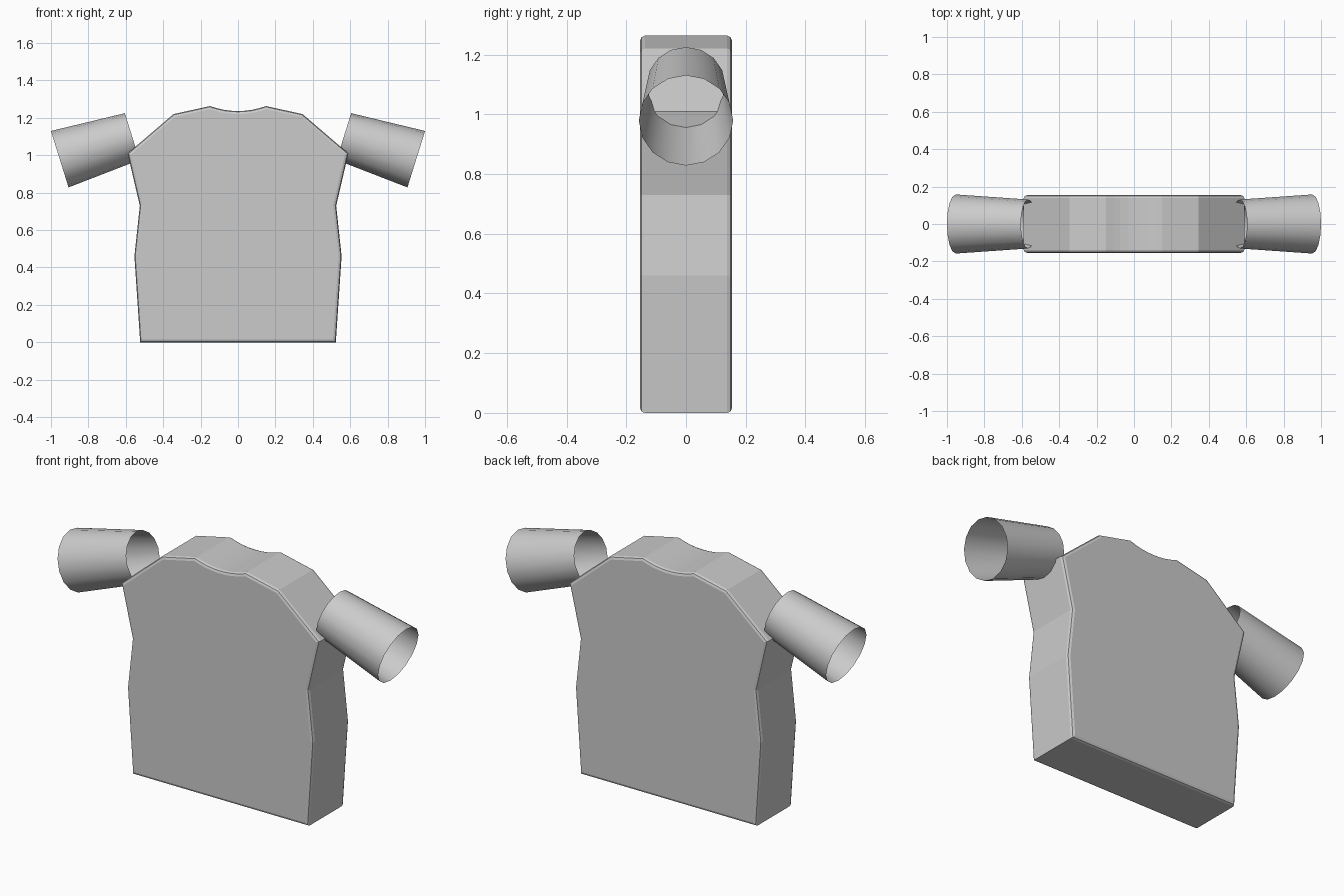
import bpy, bmesh, math
from mathutils import Matrix, Vector

if "Cube" in bpy.data.objects:
    bpy.data.objects.remove(bpy.data.objects["Cube"])


def make_object(name, bm):
    mesh = bpy.data.meshes.new(name)
    bm.to_mesh(mesh)
    bm.free()
    obj = bpy.data.objects.new(name, mesh)
    bpy.context.collection.objects.link(obj)
    return obj


def smooth(obj, degrees):
    bpy.ops.object.select_all(action='DESELECT')
    obj.select_set(True)
    bpy.context.view_layer.objects.active = obj
    bpy.ops.object.shade_smooth_by_angle(angle=math.radians(degrees))


# Shirt body: mirrored outline extruded front to back, rims rounded
DEPTH = 0.154
half = [(0.523, 0), (0.554, 0.46), (0.525, 0.73), (0.59, 1.01), (0.345, 1.22),
        (0.15, 1.263), (0.11, 1.251), (0.075, 1.243), (0.035, 1.238)]
outline = half + [(0, 1.237)] + [(-x, z) for x, z in reversed(half)]
bm = bmesh.new()
front = bm.faces.new([bm.verts.new((x, -DEPTH, z)) for x, z in outline])
ext = bmesh.ops.extrude_face_region(bm, geom=[front], use_keep_orig=True)
new_verts = [g for g in ext['geom'] if isinstance(g, bmesh.types.BMVert)]
bmesh.ops.translate(bm, vec=(0, 2 * DEPTH, 0), verts=new_verts)
bmesh.ops.recalc_face_normals(bm, faces=bm.faces)
rims = [e for e in bm.edges if abs(e.verts[0].co.y - e.verts[1].co.y) < 1e-5]
bmesh.ops.bevel(bm, geom=rims, offset=0.016, segments=2, profile=0.5, affect='EDGES')
body = make_object("shirt_body", bm)

# Sleeves: open tapered tubes, wider at the cuff
inner, outer = Vector((0.566, 0, 1.10)), Vector((0.953, 0, 0.979))
axis = outer - inner
bm = bmesh.new()
bmesh.ops.create_cone(
    bm, cap_ends=False, segments=16, radius1=0.131, radius2=0.158, depth=axis.length,
    matrix=Matrix.Translation((inner + outer) / 2)
    @ Matrix.Rotation(math.atan2(axis.x, axis.z), 4, 'Y'))
sleeves = make_object("sleeves", bm)
mirror = sleeves.modifiers.new("mirror", 'MIRROR')
mirror.use_mirror_merge = False
smooth(sleeves, 30)
